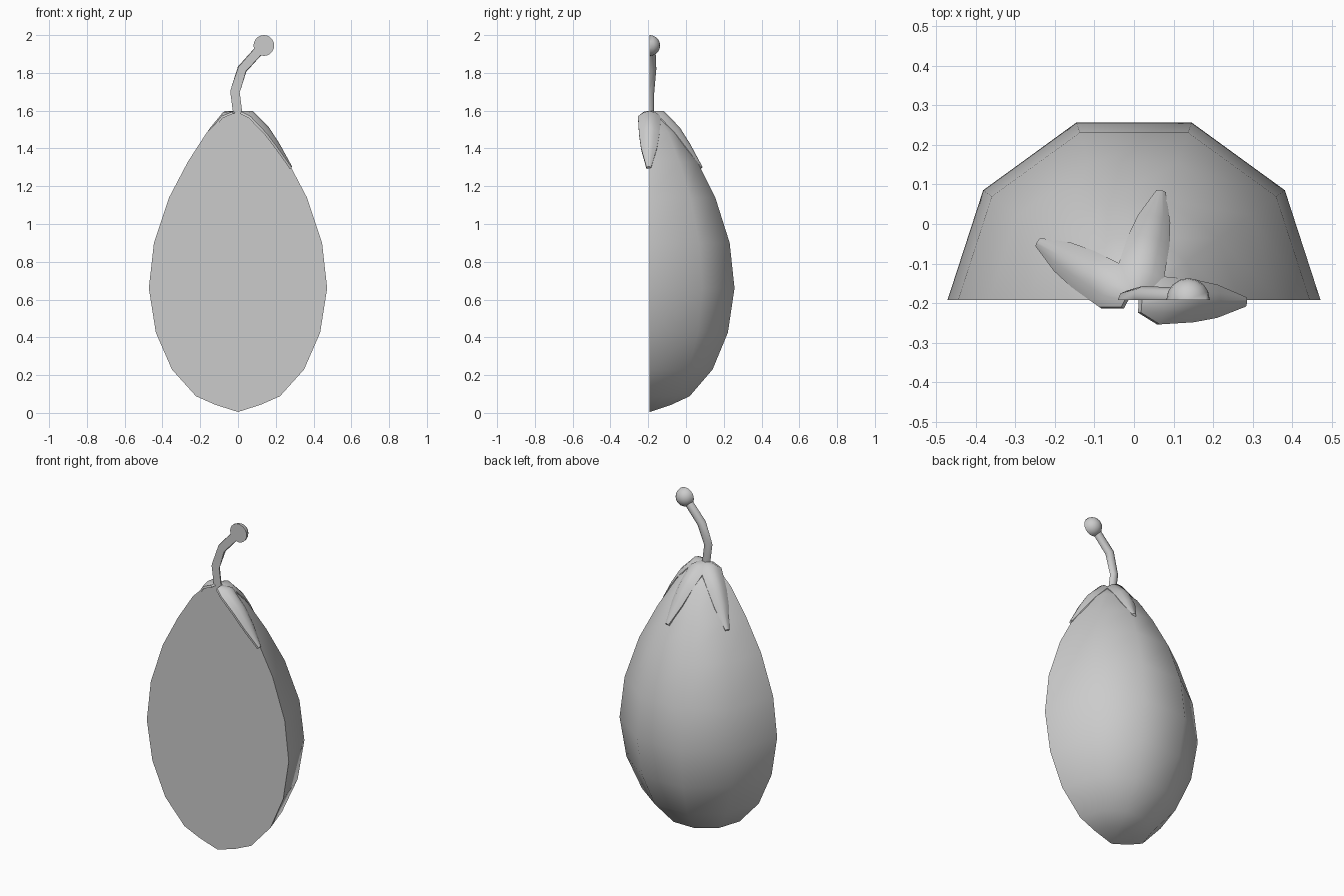
import bpy, bmesh, math
from mathutils import Vector, Matrix

if "Cube" in bpy.data.objects:
    bpy.data.objects.remove(bpy.data.objects["Cube"])

CUT_Y = -0.192  # plane of the flat cut face


def finish(bm, name, angle=60):
    bmesh.ops.recalc_face_normals(bm, faces=bm.faces)
    mesh = bpy.data.meshes.new(name)
    bm.to_mesh(mesh)
    bm.free()
    ob = bpy.data.objects.new(name, mesh)
    bpy.context.collection.objects.link(ob)
    bpy.ops.object.select_all(action='DESELECT')
    ob.select_set(True)
    bpy.context.view_layer.objects.active = ob
    bpy.ops.object.shade_smooth_by_angle(angle=math.radians(angle))
    return ob


def halve(bm):
    # keep the back half and close it with a flat face
    geom = bm.verts[:] + bm.edges[:] + bm.faces[:]
    res = bmesh.ops.bisect_plane(bm, geom=geom, plane_co=(0, CUT_Y, 0),
                                 plane_no=(0, -1, 0), clear_outer=True)
    edges = [e for e in res['geom_cut'] if isinstance(e, bmesh.types.BMEdge)]
    bmesh.ops.contextual_create(bm, geom=edges)


def bridge(bm, a, b, closed=False):
    n = len(a)
    for i in range(n if closed else n - 1):
        j = (i + 1) % n
        bm.faces.new((a[i], a[j], b[j], b[i]))


# Fruit: half of a ten-sided lathe with a flat front
profile = [(0.12, 0.043), (0.222, 0.088), (0.35, 0.23), (0.435, 0.425),
           (0.472, 0.66), (0.445, 0.90), (0.365, 1.14), (0.265, 1.33),
           (0.165, 1.485), (0.075, 1.575)]
bm = bmesh.new()
rings = [[bm.verts.new((r * math.cos(k * math.pi / 5),
                        CUT_Y + r * math.sin(k * math.pi / 5), z))
          for k in range(6)] for r, z in profile]
for a, b in zip(rings, rings[1:]):
    bridge(bm, a, b)
bottom = bm.verts.new((0, CUT_Y, 0.005))
top = bm.verts.new((0, CUT_Y, 1.595))
for ring, pole in ((rings[0], bottom), (rings[-1], top)):
    for p, q in zip(ring, ring[1:]):
        bm.faces.new((p, q, pole))
bm.faces.new([bottom] + [r[0] for r in rings] + [top]
             + [r[-1] for r in reversed(rings)])
finish(bm, "fruit_half")

# Stem: bent tube, cut flat at the front
path = [Vector(p) for p in ((0.0, -0.196, 1.575), (-0.016, -0.194, 1.70),
                            (0.022, -0.183, 1.82), (0.13, -0.188, 1.94))]
bm = bmesh.new()
tube = []
for i, p in enumerate(path):
    t = (path[min(i + 1, 3)] - path[max(i - 1, 0)]).normalized()
    side = Vector((0, 1, 0))
    across = t.cross(side).normalized()
    side = across.cross(t)
    tube.append([bm.verts.new(p + 0.026 * (across * math.cos(k * math.pi / 4)
                                           + side * math.sin(k * math.pi / 4)))
                 for k in range(8)])
for a, b in zip(tube, tube[1:]):
    bridge(bm, a, b, True)
bm.faces.new(tube[0])
bm.faces.new(tube[-1])
halve(bm)
finish(bm, "stem")

# Knob at the end of the stem
bm = bmesh.new()
bmesh.ops.create_uvsphere(bm, u_segments=16, v_segments=10, radius=0.055,
                          matrix=Matrix.Translation((0.137, CUT_Y, 1.945)))
halve(bm)
finish(bm, "stem_knob")

# Calyx leaves: (reach, height, half width, edge droop) along the leaf
leaf = [(0.02, 1.598, 0.032, 0.004), (0.078, 1.598, 0.061, 0.028),
        (0.165, 1.51, 0.054, 0.03), (0.22, 1.425, 0.042, 0.022),
        (0.286, 1.305, 0.012, 0.005)]
for n, deg in enumerate((-1, 76, 149)):
    rot = Matrix.Rotation(math.radians(deg), 4, 'Z')
    bm = bmesh.new()
    rows = []
    for r, z, w, drop in leaf:
        rows.append([bm.verts.new(rot @ Vector((r - drop * s * s * 0.4, w * s,
                                                z - drop * s * s))
                                  + Vector((0, CUT_Y, 0)))
                     for s in (-1, -0.5, 0, 0.5, 1)])
    for a, b in zip(rows, rows[1:]):
        bridge(bm, a, b)
    bmesh.ops.recalc_face_normals(bm, faces=bm.faces)
    if sum(f.normal.z for f in bm.faces) < 0:
        bmesh.ops.reverse_faces(bm, faces=bm.faces)
    # thickness towards the fruit
    back = bmesh.ops.duplicate(bm, geom=bm.faces[:])
    vmap = back['vert_map']
    border = [e for row in (rows,) for e in bm.edges
              if e.is_boundary and e.verts[0] in {v for x in row for v in x}]
    pairs = [(e.verts[0], e.verts[1]) for e in border]
    low = {v: vmap[v] for row in rows for v in row}
    inward = rot.to_3x3() @ Vector((-0.008, 0, -0.010))
    for v in low.values():
        v.co += inward
    for p, q in pairs:
        bm.faces.new((p, q, low[q], low[p]))
    finish(bm, f"calyx_leaf_{n + 1}", 45)
